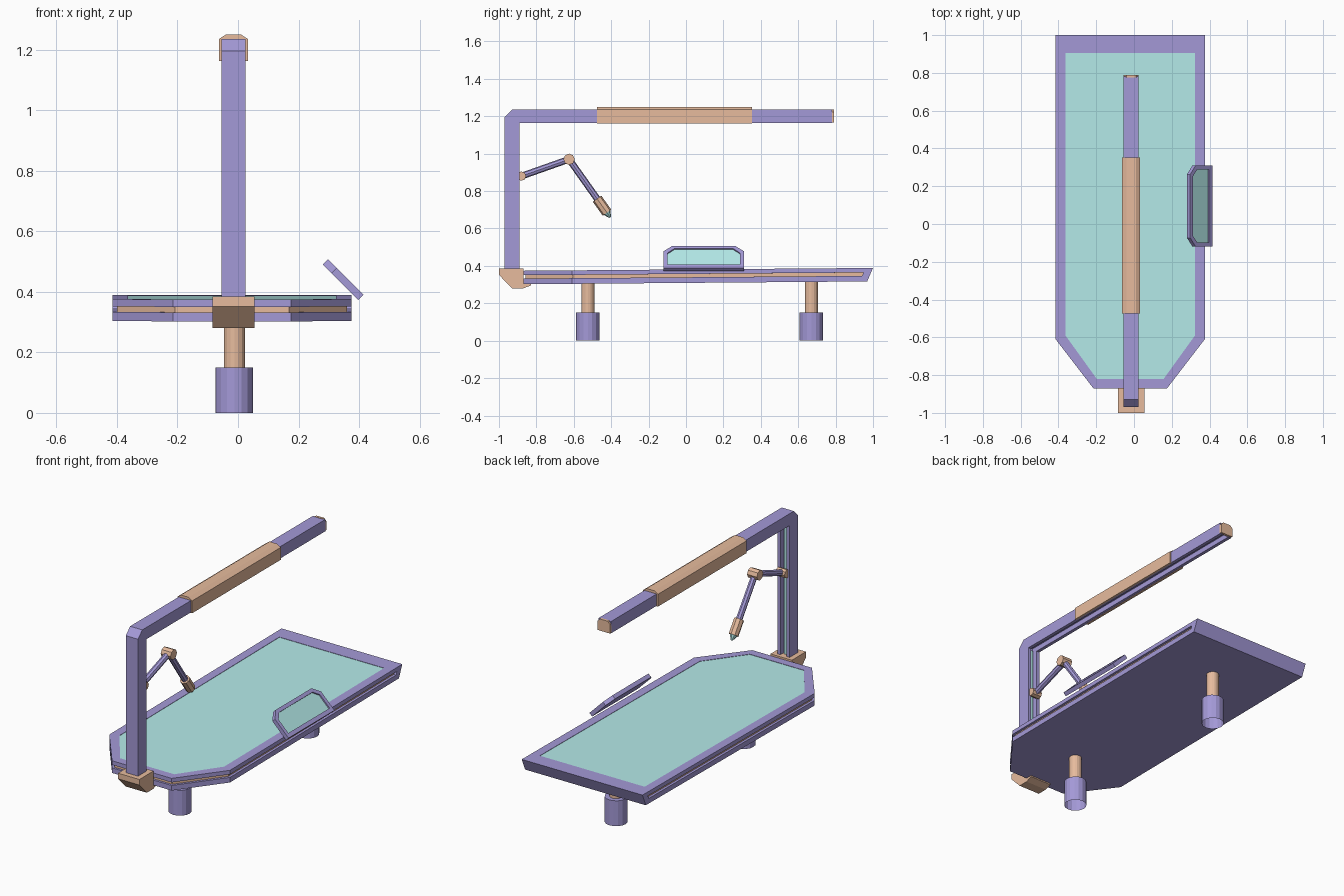
import bpy, bmesh
from mathutils import Vector, Matrix

if "Cube" in bpy.data.objects:
    bpy.data.objects.remove(bpy.data.objects["Cube"])


def material(name, rgb):
    m = bpy.data.materials.new(name)
    m.diffuse_color = (*rgb, 1)
    m.use_nodes = True
    m.node_tree.nodes["Principled BSDF"].inputs["Base Color"].default_value = m.diffuse_color
    return m


PURPLE = material("purple", (0.37, 0.32, 0.68))
ORANGE = material("orange", (0.80, 0.50, 0.34))
TEAL = material("teal", (0.46, 0.83, 0.82))
CX = -0.015


def finish(name, bm, mat):
    bmesh.ops.recalc_face_normals(bm, faces=bm.faces)
    me = bpy.data.meshes.new(name)
    bm.to_mesh(me)
    bm.free()
    me.materials.append(mat)
    ob = bpy.data.objects.new(name, me)
    bpy.context.collection.objects.link(ob)
    return ob


def prism(name, pts, a, b, mat, place):
    """Sweep a 2D profile from a to b; place(u, v, w) gives the 3D point."""
    bm = bmesh.new()
    lo = [bm.verts.new(place(u, v, a)) for u, v in pts]
    hi = [bm.verts.new(place(u, v, b)) for u, v in pts]
    bm.faces.new(lo)
    bm.faces.new(hi)
    for i in range(len(pts)):
        j = (i + 1) % len(pts)
        bm.faces.new((lo[i], lo[j], hi[j], hi[i]))
    return finish(name, bm, mat)


def ring(name, outer, inner, a, b, mat, place):
    """Frame between two matching profiles."""
    bm = bmesh.new()
    o0, i0, o1, i1 = [[bm.verts.new(place(u, v, w)) for u, v in p]
                      for p, w in ((outer, a), (inner, a), (outer, b), (inner, b))]
    n = len(outer)
    for k in range(n):
        j = (k + 1) % n
        for p, q in ((o0, o1), (o1, i1), (i1, i0), (i0, o0)):
            bm.faces.new((p[k], p[j], q[j], q[k]))
    return finish(name, bm, mat)


def rod(name, p, q, r1, r2, mat, sides=8, open_start=False):
    p, q = Vector(p), Vector(q)
    d = q - p
    bm = bmesh.new()
    bmesh.ops.create_cone(bm, cap_ends=True, segments=sides, radius1=r1, radius2=r2, depth=d.length)
    if open_start:
        bmesh.ops.delete(bm, geom=[f for f in bm.faces if f.normal.z < -0.9], context='FACES_ONLY')
    rot = Vector((0, 0, 1)).rotation_difference(d).to_matrix().to_4x4()
    bm.transform(Matrix.Translation((p + q) / 2) @ rot)
    return finish(name, bm, mat)


def side(u, v, w):      # profile in y-z, swept along x
    return (w, u, v)


def along(u, v, w):     # profile in x-z, swept along y
    return (u, w, v)


def bed(u, v, w):       # gently rising deck with a raked back end
    y = v - 0.03 * (0.375 - w) / 0.07 if v > 0.95 else v
    return (u, y, w + 0.008 * (v + 0.87))


# Deck: two slabs with a recessed band between, closed by a rear end piece
C = -0.02
deck = [(C - .395, 1), (C + .395, 1), (C + .395, -.61), (C + .195, -.87),
        (C - .195, -.87), (C - .395, -.61)]
core = [(C - .38, .98), (C + .38, .98), (C + .38, -.605), (C + .188, -.857),
        (C - .188, -.857), (C - .38, -.605)]
pad = [(C - .343, .905), (C + .343, .905), (C + .343, -.59), (C + .177, -.82),
       (C - .177, -.82), (C - .343, -.59)]
prism("deck_lower_slab", deck, .302, .332, PURPLE, bed)
prism("deck_side_band", core, .332, .352, ORANGE, bed)
ring("deck_upper_rim", deck, pad, .35, .374, PURPLE, bed)
prism("deck_top_panel", pad, .345, .372, TEAL, bed)
prism("deck_rear_end", [(C - .395, .96), (C + .395, .96), (C + .395, 1), (C - .395, 1)],
      .302, .374, PURPLE, bed)

# Telescopic legs
for label, y in (("front", -.525), ("rear", .67)):
    rod(label + "_leg_base", (-.012, y, 0), (-.012, y, .15), .062, .062, PURPLE, 16, True)
    rod(label + "_leg_piston", (-.012, y, .14), (-.012, y, .315), .035, .035, ORANGE, 16)

# Clamp that grips the front of the deck
prism("column_clamp", [(-1, .385), (-1, .352), (-.93, .28), (-.87, .28), (-.83, .295),
                       (-.83, .303), (-.868, .305), (-.868, .385)],
      CX - .07, CX + .07, ORANGE, side)

# Column and overhead beam: an L-shaped channel open on its inner side
outer = [(-.97, .35), (-.97, 1.195), (-.93, 1.235), (.78, 1.235)]
cheek = outer + [(.78, 1.165), (-.89, 1.165), (-.89, .35)]
web = outer + [(.78, 1.195), (-.925, 1.195), (-.925, .35)]
for label, a, b in (("left", -.04, -.02), ("right", .02, .04)):
    prism("gantry_cheek_" + label, cheek, CX + a, CX + b, PURPLE, side)
prism("gantry_web", web, CX - .02, CX + .02, PURPLE, side)
prism("column_light_strip", [(-.93, .37), (-.91, .37), (-.91, 1.17), (-.93, 1.17)],
      CX - .011, CX + .011, TEAL, side)

# Sleeve and end cap on the beam
prism("beam_sleeve", [(CX + x, z) for x, z in (
    (-.048, 1.162), (-.048, 1.235), (-.025, 1.25), (.025, 1.25), (.048, 1.235),
    (.048, 1.162), (.036, 1.162), (.036, 1.22), (-.036, 1.22), (-.036, 1.162))],
      -.475, .353, ORANGE, along)
prism("beam_end_cap", [(CX + x, z) for x, z in (
    (-.04, 1.168), (-.04, 1.222), (-.025, 1.237), (.025, 1.237), (.04, 1.222), (.04, 1.168))],
      .775, .79, ORANGE, along)

# Jointed tool arm
shoulder, elbow = Vector((CX, -.88, .88)), Vector((CX, -.625, .97))
tip = Vector((CX, -.405, .66))
for label, p, r, w in (("shoulder", shoulder, .025, .03), ("elbow", elbow, .03, .032)):
    rod(label + "_joint", p - Vector((w, 0, 0)), p + Vector((w, 0, 0)), r, r, ORANGE)
reach = tip - elbow
rod("upper_arm_link", shoulder, elbow, .018, .018, PURPLE)
rod("lower_arm_link", elbow, elbow + reach * .7, .018, .018, PURPLE)
rod("tool_grip", elbow + reach * .68, elbow + reach * .92, .028, .028, ORANGE)
rod("tool_tip", elbow + reach * .90, tip, .025, .006, TEAL)


# Tilted side screen: frame with a recessed panel
def screen(u, v, w):
    s = .7071
    return (.402 - v * s + w * s, .095 + u, .377 + v * s + w * s)


frame = [(-.215, 0), (.215, 0), (.215, .125), (.168, .166), (-.168, .166), (-.215, .125)]
glass = [(-.193, .024), (.193, .024), (.193, .113), (.158, .145), (-.158, .145), (-.193, .113)]
ring("screen_frame", frame, glass, -.004, .018, PURPLE, screen)
prism("screen_back", frame, -.006, .0, PURPLE, screen)
prism("screen_panel", glass, -.001, .01, TEAL, screen)
